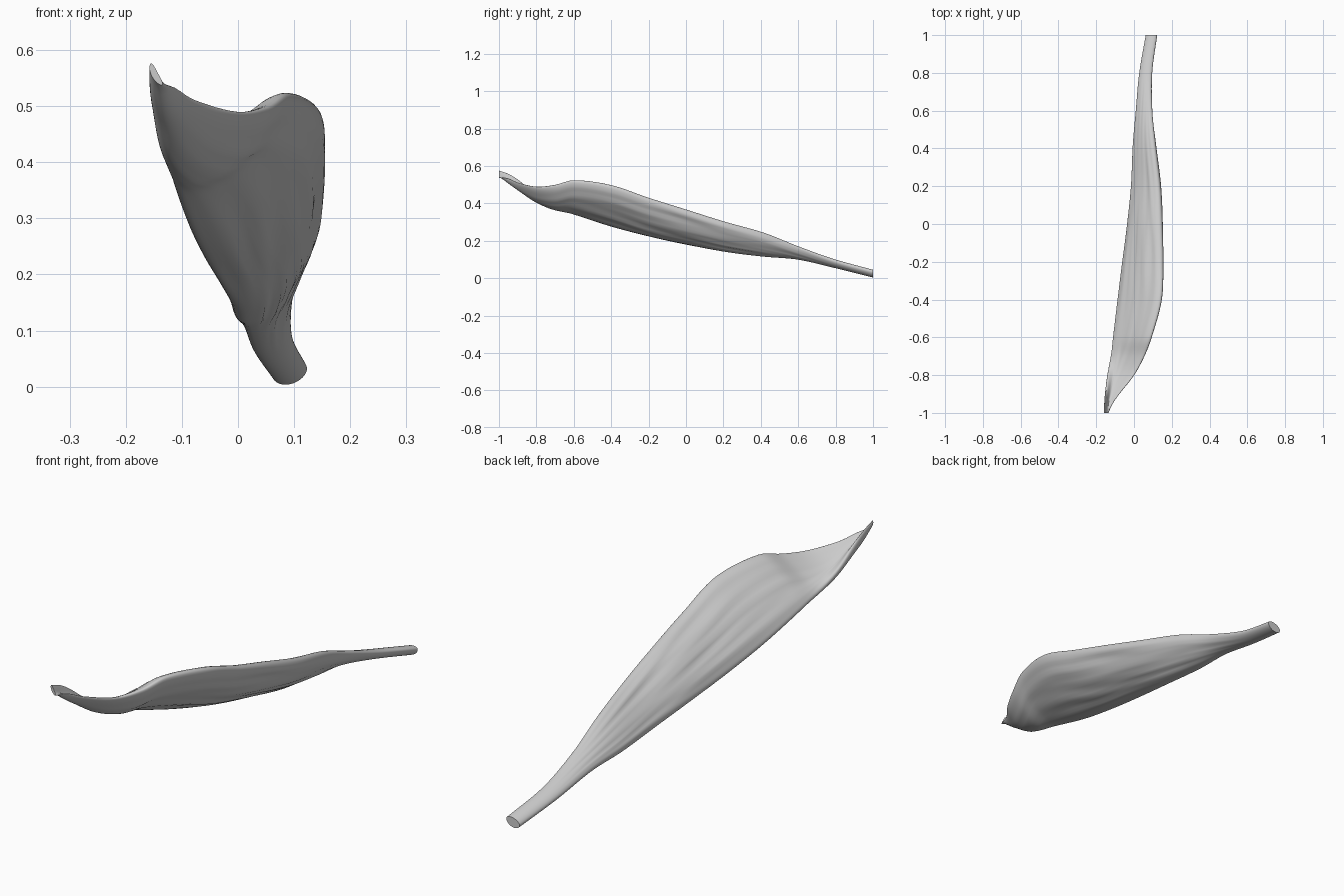
import bpy, bmesh, math
from mathutils import Vector, noise

if "Cube" in bpy.data.objects:
    bpy.data.objects.remove(bpy.data.objects["Cube"])

# Stations: y, lower-left edge (x,z), middle (x,z), upper-right edge (x,z), half thickness
STATIONS = [
    (-1.00, -.155, .576, -.148, .556, -.135, .538, .006),
    (-0.95, -.153, .558, -.140, .518, -.113, .533, .010),
    (-0.90, -.148, .528, -.126, .485, -.078, .511, .014),
    (-0.80, -.136, .450, -.088, .427,  .000, .489, .022),
    (-0.70, -.122, .392, -.045, .407,  .053, .498, .031),
    (-0.60, -.110, .350, -.008, .417,  .090, .522, .037),
    (-0.40, -.085, .283,  .035, .377,  .142, .495, .043),
    (-0.20, -.060, .232,  .050, .317,  .149, .427, .045),
    (0.00,  -.033, .187,  .060, .267,  .144, .364, .045),
    (0.20,  -.013, .152,  .066, .216,  .133, .302, .041),
    (0.42,  -.004, .125,  .057, .172,  .108, .240, .034),
    (0.60,   .010, .110,  .052, .131,  .094, .167, .024),
    (0.80,   .028, .066,  .061, .076,  .095, .093, .020),
    (1.00,   .062, .019,  .092, .024,  .121, .039, .019),
]
RINGS, SIDES = 120, 56


def station(y):
    """Smooth (Hermite) interpolation of the station table."""
    n = len(STATIONS)
    i = max(k for k in range(n - 1) if STATIONS[k][0] <= y + 1e-9)
    a, b = STATIONS[i], STATIONS[i + 1]
    p, q = STATIONS[max(i - 1, 0)], STATIONS[min(i + 2, n - 1)]
    h = b[0] - a[0]
    t = (y - a[0]) / h
    out = []
    for c in range(1, 8):
        ma = (b[c] - p[c]) / (b[0] - p[0]) * h
        mb = (q[c] - a[c]) / (q[0] - a[0]) * h
        out.append((2*t**3 - 3*t*t + 1) * a[c] + (t**3 - 2*t*t + t) * ma
                   + (3*t*t - 2*t**3) * b[c] + (t**3 - t*t) * mb)
    return out


def ring(y):
    """Bent lens section: an ellipse wrapped along a curve through three points."""
    lx, lz, mx, mz, rx, rz, th = station(y)
    L, M, R = Vector((lx, lz)), Vector((mx, mz)), Vector((rx, rz))
    C = 2 * M - (L + R) / 2
    pts = []
    for k in range(SIDES):
        a = 2 * math.pi * k / SIDES
        s = (1 - math.cos(a)) / 2
        p = (1-s)**2 * L + 2*s*(1-s) * C + s*s * R
        d = (2*(1-s) * (C - L) + 2*s * (R - C)).normalized()
        # long fibre ripples, fading out toward both ends
        fade = max(0, 1 - abs(y + .05) / .85)
        ripple = noise.noise((s * 9, y * 2.2 + s * 3, math.copysign(4, math.sin(a))))
        off = math.sin(a) * (th + .011 * fade * ripple)
        p += Vector((-d.y, d.x)) * off
        pts.append((p.x, y, p.y))
    return pts


# Muscle belly with both tendon ends
bm = bmesh.new()
rings = [[bm.verts.new(p) for p in ring(-1 + 2 * j / RINGS)] for j in range(RINGS + 1)]
for r0, r1 in zip(rings, rings[1:]):
    for k in range(SIDES):
        n = (k + 1) % SIDES
        bm.faces.new((r0[k], r0[n], r1[n], r1[k]))
bm.faces.new(rings[0])
bm.faces.new(rings[-1])
bmesh.ops.recalc_face_normals(bm, faces=bm.faces)
mesh = bpy.data.meshes.new("muscle_belly")
bm.to_mesh(mesh)
bm.free()
belly = bpy.data.objects.new("muscle_belly", mesh)
bpy.context.collection.objects.link(belly)
bpy.context.view_layer.objects.active = belly
belly.select_set(True)
bpy.ops.object.shade_smooth_by_angle(angle=math.radians(50))
